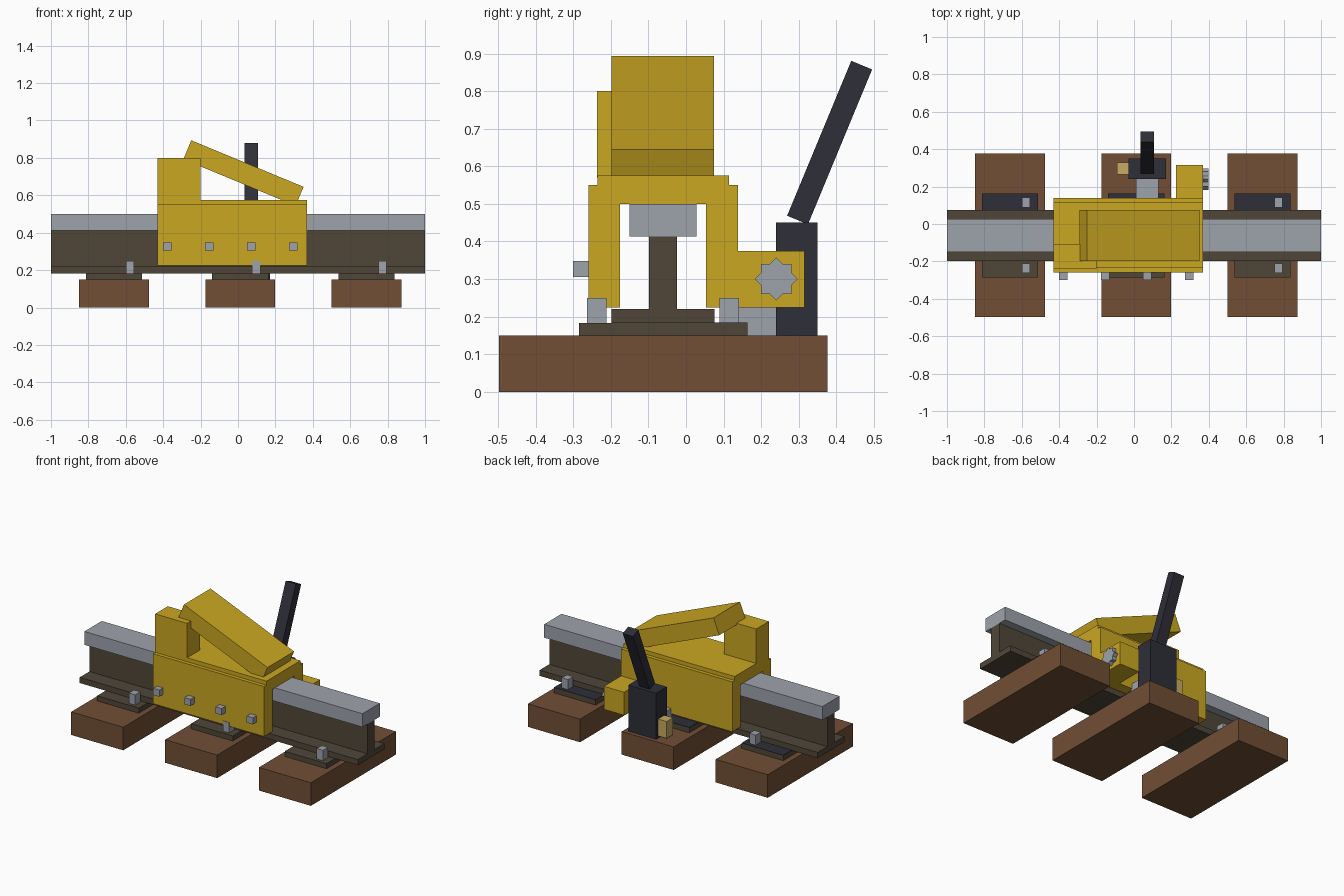
import bpy, bmesh, math
from mathutils import Matrix, Vector

if "Cube" in bpy.data.objects:
    bpy.data.objects.remove(bpy.data.objects["Cube"])


def material(name, r, g, b):
    lin = [((c / 255 + 0.055) / 1.055) ** 2.4 for c in (r, g, b)]
    m = bpy.data.materials.new(name)
    m.diffuse_color = (*lin, 1)
    m.use_nodes = True
    m.node_tree.nodes["Principled BSDF"].inputs["Base Color"].default_value = m.diffuse_color
    return m


YELLOW = material("safety_yellow", 203, 167, 34)
STEEL = material("bright_steel", 158, 162, 171)
RUST = material("dark_rusted_steel", 80, 70, 57)
WOOD = material("tie_wood", 113, 78, 53)
DARK = material("dark_iron", 46, 46, 56)
BRASS = material("brass", 200, 170, 98)


def finish(name, bm, mat):
    bmesh.ops.recalc_face_normals(bm, faces=bm.faces)
    me = bpy.data.meshes.new(name)
    bm.to_mesh(me)
    bm.free()
    me.materials.append(mat)
    ob = bpy.data.objects.new(name, me)
    bpy.context.collection.objects.link(ob)
    return ob


def box(name, x, y, z, mat, rot=None):
    """Box from ranges; rot turns it about its own centre."""
    size = Vector((x[1] - x[0], y[1] - y[0], z[1] - z[0]))
    mid = Vector((sum(x) / 2, sum(y) / 2, sum(z) / 2))
    bm = bmesh.new()
    bmesh.ops.create_cube(bm, size=1, matrix=Matrix.Translation(mid)
                          @ (rot or Matrix()) @ Matrix.Diagonal((*size, 1)))
    return finish(name, bm, mat)


def extrude_x(name, pts, x0, x1, mat):
    """Extrude a (y, z) outline along x."""
    bm = bmesh.new()
    face = bm.faces.new([bm.verts.new((x0, y, z)) for y, z in pts])
    new = bmesh.ops.extrude_face_region(bm, geom=[face])["geom"]
    bmesh.ops.translate(bm, vec=(x1 - x0, 0, 0),
                        verts=[v for v in new if isinstance(v, bmesh.types.BMVert)])
    return finish(name, bm, mat)


# Wooden ties with base plates and spikes
for i, cx in enumerate((-0.664, 0.012, 0.686)):
    box(f"tie_{i}", (cx - 0.187, cx + 0.187), (-0.498, 0.376), (0, 0.15), WOOD)
    box(f"base_plate_{i}", (cx - 0.15, cx + 0.15), (-0.285, 0.163), (0.15, 0.183), RUST)
    box(f"plate_cover_{i}", (cx - 0.15, cx + 0.15), (0.076, 0.163), (0.18, 0.185), DARK)
    for side, y in (("front", -0.237), ("rear", 0.115)):
        box(f"{side}_spike_{i}", (cx + 0.064, cx + 0.109), (y - 0.026, y + 0.026),
            (0.183, 0.25), STEEL)

# Rail: foot and web as one profile, bright head on top
half = [(0.1365, 0.183), (0.1365, 0.22), (0.0375, 0.22), (0.0375, 0.413)]
profile = [(-0.061 + y, z) for y, z in half] + [(-0.061 - y, z) for y, z in reversed(half)]
extrude_x("rail_foot_and_web", profile, -1, 1, RUST)
box("rail_head", (-1, 1), (-0.15, 0.028), (0.413, 0.5), STEEL)

# Clamp body straddling the rail
half = [(0.114, 0.225), (0.199, 0.225), (0.199, 0.55), (0.175, 0.55), (0.175, 0.576)]
profile = [(-0.061 + y, z) for y, z in [(0.114, 0.5)] + half]
profile += [(-0.061 - y, z) for y, z in reversed([(0.114, 0.5)] + half)]
extrude_x("clamp_body", profile, -0.43, 0.37, YELLOW)
box("clamp_post", (-0.43, -0.2), (-0.237, -0.107), (0.57, 0.8), YELLOW)

# Sloping wedge arm
a = math.radians(22.5)
along = Vector((math.cos(a), 0, -math.sin(a)))
down = Vector((-math.sin(a), 0, -math.cos(a)))
mid = Vector((-0.25, 0, 0.894)) + along * 0.325 + down * 0.055
box("wedge_arm", (mid.x - 0.325, mid.x + 0.325), (-0.198, 0.075),
    (mid.z - 0.055, mid.z + 0.055), YELLOW, Matrix.Rotation(a, 4, 'Y'))

# Clamp bolts
for i in range(4):
    x = -0.378 + 0.2243 * i
    box(f"clamp_bolt_{i}", (x - 0.022, x + 0.022), (-0.3, -0.255), (0.305, 0.348), STEEL)

# Side housing with star-shaped knob
box("side_housing", (0.225, 0.37), (0.13, 0.315), (0.225, 0.375), YELLOW)
star = []
for k in range(16):
    r = 0.057 if k % 2 == 0 else 0.0436
    t = k * math.pi / 8
    star.append((0.24 + r * math.cos(t), 0.3 + r * math.sin(t)))
extrude_x("star_knob", star, 0.36, 0.398, STEEL)

# Jack with connector, brass fitting and lever
box("jack_body", (-0.03, 0.17), (0.24, 0.35), (0.15, 0.45), DARK)
box("jack_connector", (0.01, 0.13), (0.13, 0.245), (0.15, 0.26), STEEL)
box("brass_fitting", (-0.092, -0.028), (0.265, 0.33), (0.165, 0.275), BRASS)
box("jack_lever", (0.035, 0.108), (0.352, 0.412), (0.44, 0.886), DARK,
    Matrix.Rotation(-a, 4, 'X'))
